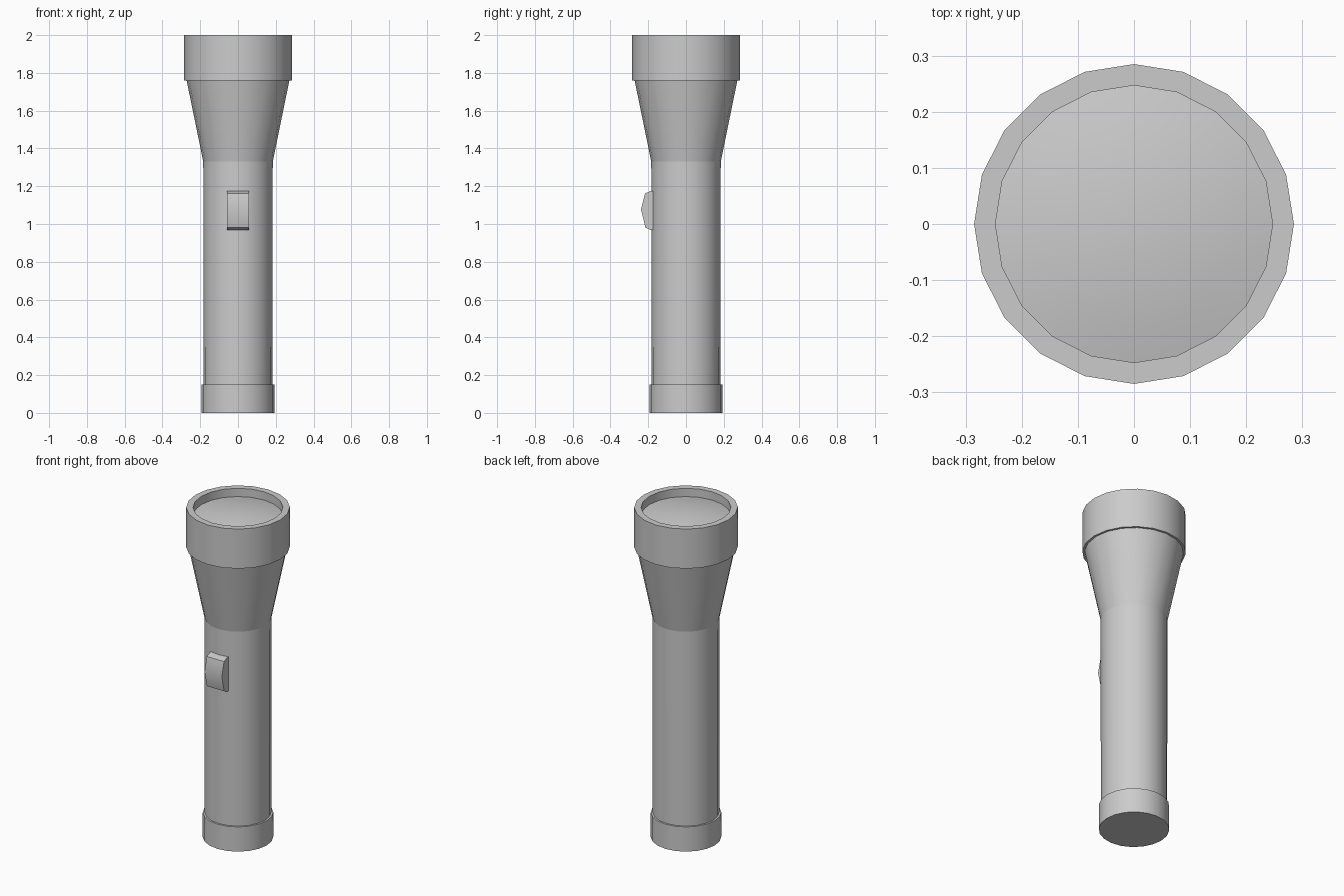
import bpy, bmesh, math

if "Cube" in bpy.data.objects:
    bpy.data.objects.remove(bpy.data.objects["Cube"])

SIDES = 20


def finish(name, bm):
    bmesh.ops.recalc_face_normals(bm, faces=bm.faces)
    mesh = bpy.data.meshes.new(name)
    bm.to_mesh(mesh)
    bm.free()
    obj = bpy.data.objects.new(name, mesh)
    bpy.context.collection.objects.link(obj)
    bpy.ops.object.select_all(action='DESELECT')
    obj.select_set(True)
    bpy.context.view_layer.objects.active = obj
    bpy.ops.object.shade_smooth_by_angle(angle=math.radians(30))
    return obj


def lathe(name, profile):
    """Spin (radius, z) points around the z axis."""
    bm = bmesh.new()
    verts = [bm.verts.new((r, 0, z)) for r, z in profile]
    edges = [bm.edges.new(pair) for pair in zip(verts, verts[1:])]
    bmesh.ops.spin(bm, geom=verts + edges, axis=(0, 0, 1), cent=(0, 0, 0),
                   angle=math.tau, steps=SIDES, use_merge=True)
    bmesh.ops.remove_doubles(bm, verts=bm.verts, dist=1e-5)
    return finish(name, bm)


# Tail cap with a small ledge where the barrel enters
lathe("tail_cap", [(0, 0), (0.194, 0), (0.194, 0.15), (0.183, 0.15)])

# Straight grip and flared head
lathe("barrel", [(0.183, 0.15), (0.184, 1.33)])
lathe("flared_head", [(0.184, 1.33), (0.272, 1.76)])

# Bezel ring with a recess for the lens
lathe("bezel", [(0.272, 1.76), (0.285, 1.76), (0.285, 2.0),
                (0.247, 2.0), (0.247, 1.95)])

# Slightly domed lens
lathe("lens", [(0.247 * t, 1.98 - 0.03 * t * t) for t in (0, 0.25, 0.5, 0.75, 1)])

# Sliding switch: side profile (y, z) extruded across x
switch_profile = [(-0.17, 1.175), (-0.185, 1.175), (-0.217, 1.162),
                  (-0.238, 1.077), (-0.215, 0.981), (-0.185, 0.967), (-0.17, 0.967)]
bm = bmesh.new()
side = bm.faces.new([bm.verts.new((-0.058, y, z)) for y, z in switch_profile])
extruded = bmesh.ops.extrude_face_region(bm, geom=[side], use_keep_orig=True)
bmesh.ops.translate(bm, vec=(0.116, 0, 0),
                    verts=[g for g in extruded["geom"] if isinstance(g, bmesh.types.BMVert)])
finish("switch", bm)
